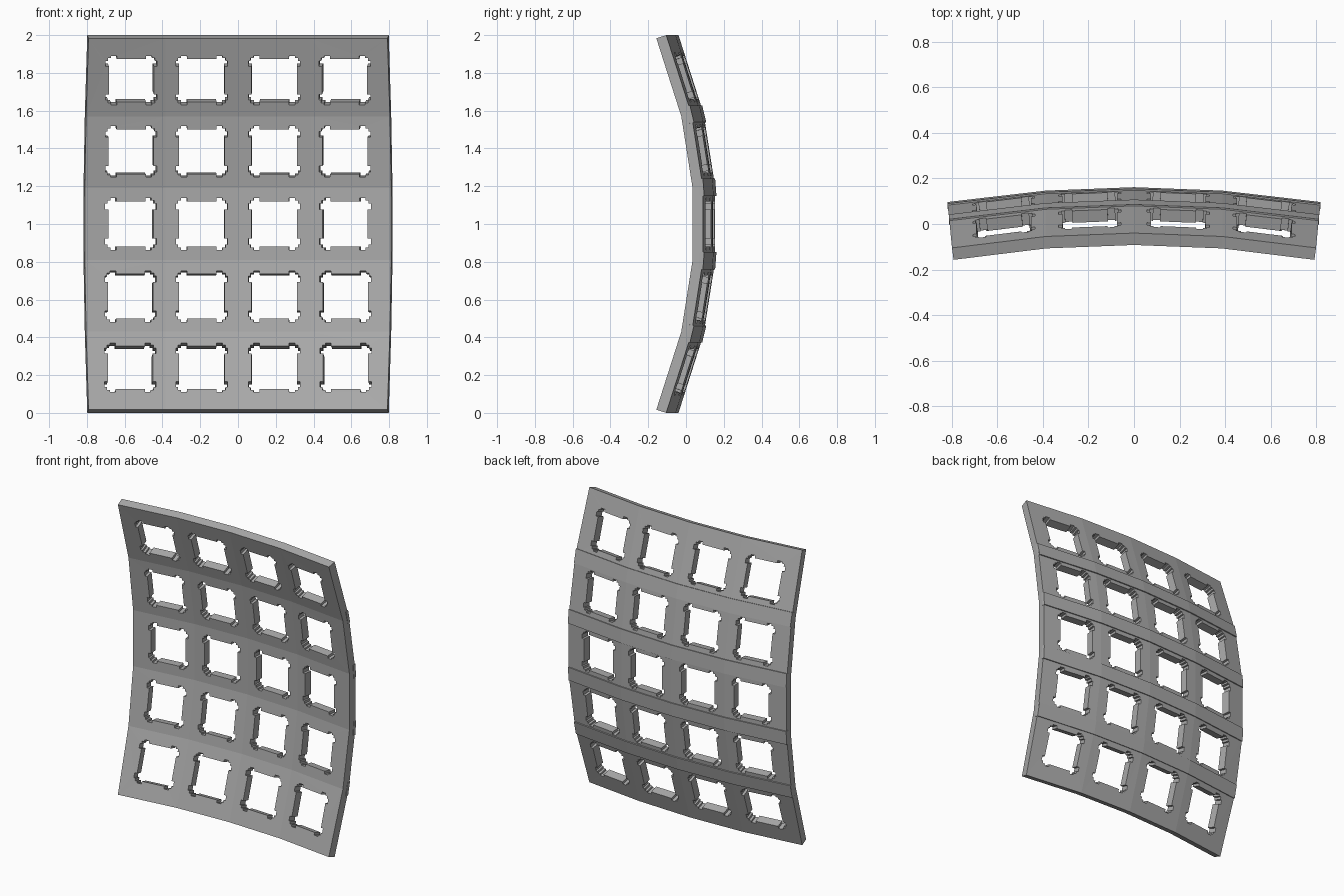
import bpy, bmesh
from math import sin, cos, radians
from mathutils import Vector

cube = bpy.data.objects.get("Cube")
if cube:
    bpy.data.objects.remove(cube)

THICK = 0.055
# Joint lines of the bent panel: height, depth, tilt, outer half width
JOINTS = [(0.017, -0.092, 18, 0.791), (0.43, 0.04, 13.4, 0.804), (0.81, 0.1, 4.4, 0.811)]
JOINTS += [(2 - z, y, -a, w) for z, y, a, w in reversed(JOINTS)]
SAG = [0, -0.015, -0.065]
HOLE_X = [0.192, 0.567]
HOLE_Z = [0.24, 0.617, 1.0, 1.383, 1.76]
# One quarter of the stepped window outline
QUARTER = [(0.12, 0.078), (0.137, 0.078), (0.137, 0.109), (0.125, 0.109), (0.125, 0.125),
           (0.109, 0.125), (0.109, 0.137), (0.078, 0.137), (0.078, 0.12)]


def outline():
    pts = []
    for turn in range(4):
        for x, y in QUARTER:
            for _ in range(turn):
                x, y = -y, x
            pts.append((x, y))
    return pts


def front(i, j):
    z, y, _, w = JOINTS[j]
    return Vector(((0, 0.385, w)[i], y + SAG[i], z))


def back(i, j):
    a = radians(JOINTS[j][2])
    return front(i, j) + Vector(((0, 0.002, 0.007)[i], THICK * cos(a), -THICK * sin(a)))


def loop_edges(bm, verts):
    return [bm.edges.new((a, b)) for a, b in zip(verts, verts[1:] + verts[:1])]


def finish(bm, name, mat):
    bmesh.ops.remove_doubles(bm, verts=bm.verts, dist=0.0002)
    bmesh.ops.recalc_face_normals(bm, faces=bm.faces)
    mesh = bpy.data.meshes.new(name)
    bm.to_mesh(mesh)
    bm.free()
    mesh.materials.append(mat)
    obj = bpy.data.objects.new(name, mesh)
    bpy.context.collection.objects.link(obj)
    mod = obj.modifiers.new("Mirror", 'MIRROR')
    mod.use_axis[0] = True
    return obj


grey = bpy.data.materials.new("plain_grey")
grey.use_nodes = True
grey.diffuse_color = (0.4, 0.4, 0.4, 1)
grey.node_tree.nodes["Principled BSDF"].inputs["Base Color"].default_value = (0.4, 0.4, 0.4, 1)

# Bent panel: one flat tile with a window per cell
bm = bmesh.new()
for j in range(5):
    for i in range(2):
        rims = []
        for side in (front, back):
            corners = [side(i, j), side(i + 1, j), side(i + 1, j + 1), side(i, j + 1)]
            if side is front:
                a, b, c, d = corners
                u = (HOLE_X[i] - a.x) / (b.x - a.x)
                v = (HOLE_Z[j] - a.z) / (d.z - a.z)
                across, up = (b - a).normalized(), (d - a).normalized()
                normal = up.cross(across).normalized()
                centre = a.lerp(b, u).lerp(d.lerp(c, u), v)
                hole = [centre + across * p + up * q for p, q in outline()]
            else:
                hole = [p + normal * THICK * 0.998 for p in hole]
            outer = [bm.verts.new(p) for p in corners]
            rim = [bm.verts.new(p) for p in hole]
            bmesh.ops.triangle_fill(bm, use_beauty=True, normal=normal,
                                    edges=loop_edges(bm, outer) + loop_edges(bm, rim))
            rims.append(rim)
        # Window walls
        f, k = rims
        for n in range(len(f)):
            m = (n + 1) % len(f)
            bm.faces.new((f[n], f[m], k[m], k[n]))

# Outer rim walls
border = [((i, j), (i + 1, j)) for i in range(2) for j in (0, 5)]
border += [((2, j), (2, j + 1)) for j in range(5)]
for p, q in border:
    bm.faces.new([bm.verts.new(c) for c in (front(*p), front(*q), back(*q), back(*p))])
finish(bm, "window_panel", grey)

# Slightly raised flat bands behind the horizontal joints
for j in range(1, 5):
    a = radians(JOINTS[j][2])
    along, out = Vector((0, sin(a), cos(a))), Vector((0, cos(a), -sin(a)))
    bm = bmesh.new()
    rings = [[bm.verts.new(back(i, j) + along * s + out * d)
              for s, d in ((-0.046, -0.02), (0.046, -0.02), (0.046, 0.003), (-0.046, 0.003))]
             for i in range(3)]
    for r, s in zip(rings, rings[1:]):
        for n in range(4):
            m = (n + 1) % 4
            bm.faces.new((r[n], r[m], s[m], s[n]))
    bm.faces.new(rings[-1])
    finish(bm, f"joint_band_{j}", grey)
